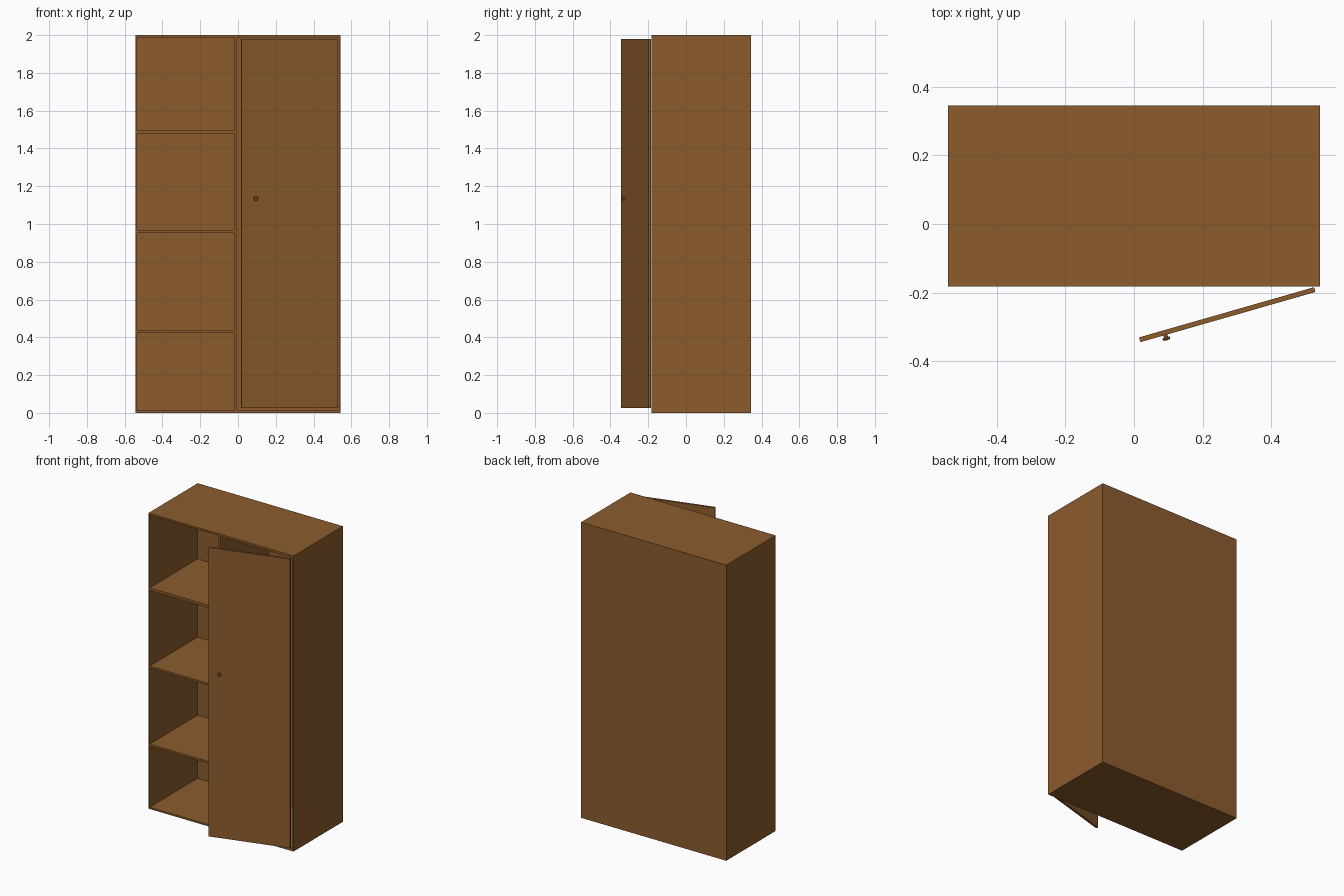
import bpy, bmesh, math
from mathutils import Matrix, Vector

if "Cube" in bpy.data.objects:
    bpy.data.objects.remove(bpy.data.objects["Cube"])

wood = bpy.data.materials.new("brown wood")
wood.diffuse_color = (0.262, 0.107, 0.027, 1)
wood.use_nodes = True
wood.node_tree.nodes["Principled BSDF"].inputs["Base Color"].default_value = wood.diffuse_color


def add_box(bm, lo, hi):
    size = [b - a for a, b in zip(lo, hi)]
    mid = [(a + b) / 2 for a, b in zip(lo, hi)]
    bmesh.ops.create_cube(bm, size=1, matrix=Matrix.Translation(mid) @ Matrix.Diagonal((*size, 1)))


def make_boxes(name, boxes):
    bm = bmesh.new()
    for lo, hi in boxes:
        add_box(bm, lo, hi)
    me = bpy.data.meshes.new(name)
    bm.to_mesh(me)
    bm.free()
    me.materials.append(wood)
    ob = bpy.data.objects.new(name, me)
    bpy.context.collection.objects.link(ob)
    return ob


W, FRONT, BACK, H = 0.543, -0.182, 0.345, 2.0
INNER_BACK = BACK - 0.014

# cabinet carcass, with four open shelf bays and one tall wardrobe bay cut out
cabinet = make_boxes("cabinet_body", [((-W, FRONT, 0), (W, BACK, H))])
bays = [(0.012, 0.425), (0.439, 0.953), (0.967, 1.478), (1.496, 1.988)]
cuts = [((-0.534, FRONT - 0.1, a), (-0.018, INNER_BACK, b)) for a, b in bays]
cuts.append(((-0.004, FRONT - 0.1, 0.015), (0.534, INNER_BACK, 1.985)))
cutter = make_boxes("bay_cutter", cuts)
cutter.hide_render = True

mod = cabinet.modifiers.new("bays", 'BOOLEAN')
mod.operation = 'DIFFERENCE'
mod.solver = 'EXACT'
mod.object = cutter
bpy.context.view_layer.objects.active = cabinet
bpy.ops.object.modifier_apply(modifier=mod.name)
bpy.data.objects.remove(cutter)

# door, standing ajar
L, T, ANGLE = 0.531, 0.0145, math.radians(16)
place = Matrix.Translation((0.272, -0.2645, 0)) @ Matrix.Rotation(ANGLE, 4, 'Z')
door = make_boxes("door", [((-L / 2, -T / 2, 0.025), (L / 2, T / 2, 1.98))])
door.matrix_world = place

# round door knob: stem and head lathed from a profile, axis along the door's front
profile = [(0.006, 0), (0.006, 0.008), (0.011, 0.009), (0.0115, 0.013), (0.009, 0.016), (0, 0.017)]
bm = bmesh.new()
verts = [bm.verts.new((r, -d, 0)) for r, d in profile]
edges = [bm.edges.new(p) for p in zip(verts, verts[1:])]
bmesh.ops.spin(bm, geom=verts + edges, cent=(0, 0, 0), axis=(0, 1, 0),
               angle=2 * math.pi, steps=24, use_merge=True)
bmesh.ops.remove_doubles(bm, verts=bm.verts, dist=1e-5)
bmesh.ops.recalc_face_normals(bm, faces=bm.faces)
me = bpy.data.meshes.new("door_knob")
bm.to_mesh(me)
bm.free()
me.materials.append(wood)
knob = bpy.data.objects.new("door_knob", me)
bpy.context.collection.objects.link(knob)
knob.matrix_world = place @ Matrix.Translation((-0.19, -T / 2 + 0.001, 1.135))
bpy.ops.object.select_all(action='DESELECT')
knob.select_set(True)
bpy.context.view_layer.objects.active = knob
bpy.ops.object.shade_smooth_by_angle(angle=math.radians(30))
